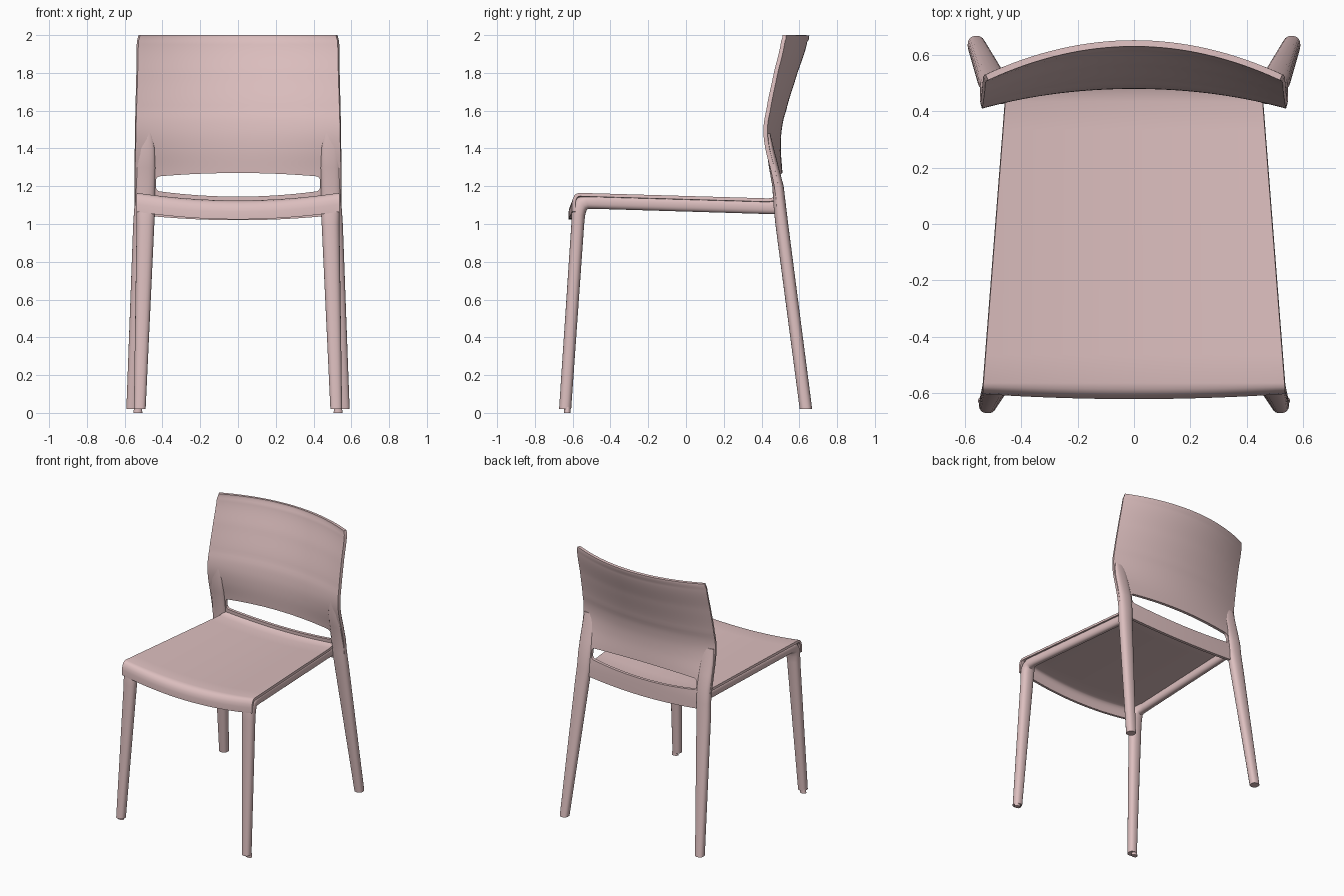
import bpy, bmesh, math

if "Cube" in bpy.data.objects:
    bpy.data.objects.remove(bpy.data.objects["Cube"])

mat = bpy.data.materials.new("pink_plastic")
mat.diffuse_color = (0.72, 0.52, 0.52, 1)
mat.use_nodes = True
mat.node_tree.nodes["Principled BSDF"].inputs["Base Color"].default_value = mat.diffuse_color


def make(name, verts, faces, mods=(), angle=40):
    me = bpy.data.meshes.new(name)
    me.from_pydata(verts, [], faces)
    ob = bpy.data.objects.new(name, me)
    bpy.context.collection.objects.link(ob)
    me.materials.append(mat)
    bpy.ops.object.select_all(action='DESELECT')
    ob.select_set(True)
    bpy.context.view_layer.objects.active = ob
    for kind, props in mods:
        m = ob.modifiers.new(kind.lower(), kind)
        for k, v in props.items():
            setattr(m, k, v)
        bpy.ops.object.modifier_apply(modifier=m.name)
    bpy.ops.object.shade_smooth_by_angle(angle=math.radians(angle))
    return ob


def loft(name, sections, n=24, power=2.4):
    """Rounded sections (x, y, z, half width, half depth, tilt), mirrored to both sides."""
    verts, faces = [], []
    for x, y, z, hx, hd, tilt in sections:
        a = math.radians(tilt)
        for i in range(n):
            t = 2 * math.pi * i / n
            c, s = math.cos(t), math.sin(t)
            p = math.copysign(abs(c) ** (2 / power), c) * hx
            q = math.copysign(abs(s) ** (2 / power), s) * hd
            verts.append((x + p, y + q * math.cos(a), z + q * math.sin(a)))
    for k in range(len(sections) - 1):
        for i in range(n):
            j = (i + 1) % n
            faces.append((k * n + i, k * n + j, (k + 1) * n + j, (k + 1) * n + i))
    last = (len(sections) - 1) * n
    faces += [tuple(reversed(range(n))), tuple(range(last, last + n))]
    return make(name, verts, faces, [('MIRROR', {})])


def sheet(name, rows, point, thickness, mods=(), nu=32):
    """Grid across x (u from -1 to 1) for each row, thickened backwards."""
    verts = [point(-1 + 2 * i / nu, r) for r in rows for i in range(nu + 1)]
    w = nu + 1
    faces = [(k * w + i, k * w + i + 1, (k + 1) * w + i + 1, (k + 1) * w + i)
             for k in range(len(rows) - 1) for i in range(nu)]
    solid = ('SOLIDIFY', {'thickness': thickness, 'offset': -1})
    return make(name, verts, faces, [solid, *mods])


def smooth_table(table, z):
    """Catmull-Rom interpolation of rows (z, a, b, ...)."""
    k = max(i for i in range(len(table) - 1) if table[i][0] <= z + 1e-6)
    r = [table[min(max(k + d, 0), len(table) - 1)] for d in (-1, 0, 1, 2)]
    t = (z - r[1][0]) / (r[2][0] - r[1][0])
    out = []
    for c in range(1, len(table[0])):
        p0, p1, p2, p3 = (q[c] for q in r)
        out.append(0.5 * (2 * p1 + (p2 - p0) * t + (2 * p0 - 5 * p1 + 4 * p2 - p3) * t * t
                          + (3 * p1 - p0 - 3 * p2 + p3) * t ** 3))
    return out


# Seat: saddle-shaped panel with a rolled front lip; rows are (y, drop, lip bulge)
def seat_point(u, row):
    y, drop, bulge = row
    f = (y + 0.57) / 1.03
    half = 0.535 - 0.08 * f
    z = 1.165 - 0.03 * max(f, 0) - (0.04 - 0.01 * f) * (1 - u * u) - drop
    return (half * u, y - bulge * (1 - u * u), z)


seat_rows = [(-0.604, 0.1, 0.018), (-0.604, 0.06, 0.018), (-0.6, 0.035, 0.016),
             (-0.591, 0.014, 0.012), (-0.58, 0.004, 0.006), (-0.565, 0, 0)]
seat_rows += [(-0.565 + 0.1 * i, 0, 0) for i in range(1, 11)]
seat_rows += [(0.465, -0.006, 0), (0.485, -0.018, -0.015), (0.49, -0.025, -0.02)]
sheet("seat", seat_rows, seat_point, 0.018)

# Backrest: (z, front y at the side edge, extra depth at the middle, half width)
back_table = [(1.05, 0.482, 0.018, 0.543), (1.15, 0.475, 0.022, 0.545), (1.28, 0.45, 0.038, 0.545),
              (1.4, 0.42, 0.06, 0.542), (1.5, 0.41, 0.075, 0.54), (1.6, 0.425, 0.083, 0.537),
              (1.8, 0.465, 0.102, 0.531), (1.97, 0.504, 0.117, 0.527), (2.0, 0.511, 0.12, 0.518)]


def back_point(u, z):
    y, sag, half = smooth_table(back_table, z)
    low = 0.03 * (1 - u * u) * max(0, 1 - (z - 1.05) / 0.08)
    return (half * u, y + sag * (1 - u * u), z - low)


# Slot cutter: rounded outline with bowed top and bottom edges
outline = []
R, W = 0.025, 0.435
for sx, top, a0 in ((1, 0, -90), (1, 1, 0), (-1, 1, 90), (-1, 0, 180)):
    cz = 1.253 - R if top else 1.172 + R
    for i in range(6):
        a = math.radians(a0 + 18 * i)
        outline.append((sx * (W - R) + R * math.cos(a), cz + R * math.sin(a)))
    if (sx, top) in ((1, 1), (-1, 0)):
        for i in range(1, 16):
            t = 1 - i / 8
            x = (W - R) * t * sx
            outline.append((x, 1.253 + 0.017 * (1 - t * t) if top else 1.172 - 0.027 * (1 - t * t)))
n = len(outline)
cut_verts = [(x, y, z) for y in (0.2, 0.8) for x, z in outline]
cut_faces = [(i, (i + 1) % n, n + (i + 1) % n, n + i) for i in range(n)]
cut_faces += [tuple(reversed(range(n))), tuple(range(n, 2 * n))]
cutter = make("slot_cutter", cut_verts, cut_faces)
bm = bmesh.new()
bm.from_mesh(cutter.data)
bmesh.ops.recalc_face_normals(bm, faces=bm.faces)
bm.to_mesh(cutter.data)
bm.free()

back_rows = [1.05 + 0.02 * i for i in range(47)] + [1.985, 1.995, 2.0]
sheet("backrest", back_rows, back_point, 0.022,
      [('BOOLEAN', {'object': cutter, 'operation': 'DIFFERENCE', 'solver': 'EXACT'})])
bpy.data.objects.remove(cutter)

# Front legs bending into the side rails under the seat
loft("front_legs_and_rails", [
    (0.52, -0.64, 0.02, 0.031, 0.032, 0), (0.49, -0.573, 1.0, 0.047, 0.034, 0),
    (0.489, -0.57, 1.05, 0.049, 0.036, -8), (0.49, -0.563, 1.085, 0.047, 0.039, -25),
    (0.492, -0.55, 1.107, 0.042, 0.04, -50), (0.497, -0.525, 1.116, 0.035, 0.037, -75),
    (0.498, -0.47, 1.115, 0.029, 0.035, -90), (0.43, 0.46, 1.087, 0.025, 0.035, -90),
    (0.43, 0.5, 1.086, 0.025, 0.035, -90)])

# Back legs fading into the backrest edges
loft("back_legs", [
    (0.56, 0.635, 0.02, 0.031, 0.033, 0), (0.502, 0.507, 1.0, 0.053, 0.034, 0),
    (0.494, 0.496, 1.1, 0.054, 0.033, 0), (0.492, 0.487, 1.2, 0.054, 0.03, 0),
    (0.491, 0.465, 1.3, 0.054, 0.026, 0), (0.491, 0.445, 1.4, 0.05, 0.02, 0),
    (0.495, 0.436, 1.48, 0.04, 0.01, 0)])

# Small glides under the front legs
loft("front_glides", [(0.53, -0.628, 0, 0.024, 0.017, 0), (0.53, -0.628, 0.03, 0.02, 0.017, 0)], power=2)
